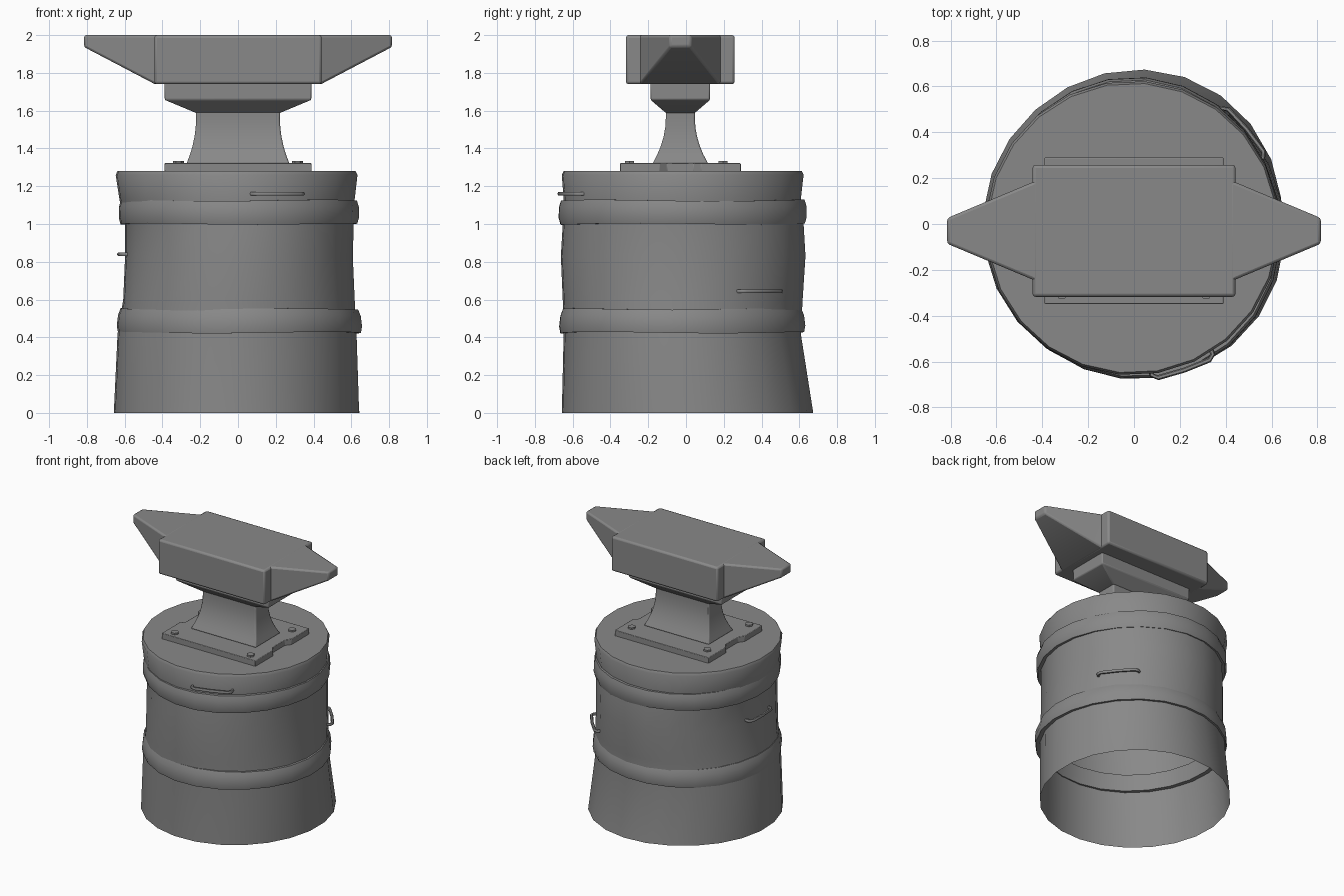
import bpy, bmesh, math
from math import sin, cos, tau, radians
from mathutils import Vector

old = bpy.data.objects.get("Cube")
if old:
    bpy.data.objects.remove(old)

grey = bpy.data.materials.new("iron grey")
grey.use_nodes = True
COLOUR = (0.25, 0.25, 0.25, 1)
grey.diffuse_color = COLOUR
grey.node_tree.nodes["Principled BSDF"].inputs["Base Color"].default_value = COLOUR

SIDES = 24
CY = -0.03  # anvil centre line


def loft(name, rings, caps=(True, True), closed=False, bevel=0, angle=35):
    """Skin a row of equal-length point rings."""
    bm = bmesh.new()
    rows = [[bm.verts.new(p) for p in ring] for ring in rings]
    n = len(rows[0])
    pairs = list(zip(rows, rows[1:]))
    if closed:
        pairs.append((rows[-1], rows[0]))
    for a, b in pairs:
        for i in range(n):
            j = (i + 1) % n
            bm.faces.new((a[i], a[j], b[j], b[i]))
    if caps[0]:
        bm.faces.new(rows[0][::-1])
    if caps[1]:
        bm.faces.new(rows[-1])
    bmesh.ops.recalc_face_normals(bm, faces=bm.faces)
    mesh = bpy.data.meshes.new(name)
    bm.to_mesh(mesh)
    bm.free()
    mesh.materials.append(grey)
    ob = bpy.data.objects.new(name, mesh)
    bpy.context.collection.objects.link(ob)
    if bevel:
        mod = ob.modifiers.new("Bevel", "BEVEL")
        mod.width, mod.segments, mod.limit_method = bevel, 2, "ANGLE"
    bpy.ops.object.select_all(action="DESELECT")
    ob.select_set(True)
    bpy.context.view_layer.objects.active = ob
    bpy.ops.object.shade_smooth_by_angle(angle=radians(angle))
    return ob


def rect(z, hx, hy, cy=CY):
    return [(sx * hx, cy + sy * hy, z) for sx, sy in ((-1, -1), (1, -1), (1, 1), (-1, 1))]


def oval(z, x0, x1, y0, y1, bump=0, at=55, wave=0):
    """Uneven ring given by its extents, with a bulge toward one bearing."""
    ring = []
    for i in range(SIDES):
        a = radians(10) + tau * i / SIDES
        r = bump * max(0, cos(a - radians(at))) ** 2
        x = (x0 + x1) / 2 + ((x1 - x0) / 2 + r) * cos(a)
        y = (y0 + y1) / 2 + ((y1 - y0) / 2 + r) * sin(a)
        ring.append((x, y, z + wave * sin(3 * a + z * 9)))
    return ring


# Stump: open underneath, flared foot, slightly crooked
loft("stump", [
    oval(0, -0.66, 0.635, -0.66, 0.65, 0.035),
    oval(0.42, -0.64, 0.63, -0.65, 0.61),
    oval(0.6, -0.61, 0.62, -0.655, 0.62),
    oval(0.83, -0.6, 0.61, -0.665, 0.635),
    oval(1.0, -0.6, 0.615, -0.655, 0.625),
    oval(1.13, -0.63, 0.62, -0.65, 0.61),
    oval(1.26, -0.65, 0.635, -0.66, 0.625),
    oval(1.28, -0.64, 0.625, -0.65, 0.615)], caps=(False, True))


# Iron hoops round the stump
def hoop(name, z, ext, lean):
    x0, x1, y0, y1 = ext
    rings = []
    for dz, d in ((0, -0.03), (0, 0), (0.035, 0.008), (0.09, 0.004), (0.125, -0.008), (0.125, -0.03)):
        d += lean * (dz - 0.06)
        rings.append(oval(z + dz, x0 - d, x1 + d, y0 - d, y1 + d, 0.02, -35, 0.004))
    loft(name, rings, caps=(False, False), closed=True)


hoop("lower_hoop", 0.425, (-0.635, 0.635, -0.66, 0.625), -0.05)
hoop("upper_hoop", 1.0, (-0.627, 0.622, -0.665, 0.635), 0.05)


# Staples: bent rods hammered into the wood
def staple(name, bearing, radius, z, half):
    path = [(-half, -0.07), (-half, -0.012), (-half * 0.85, 0.006), (0, 0.012),
            (half * 0.85, 0.006), (half, -0.012), (half, -0.07)]
    a = radians(bearing)
    out, side, up = Vector((cos(a), sin(a), 0)), Vector((-sin(a), cos(a), 0)), Vector((0, 0, 1))
    pts = [out * (radius + d) + side * s + up * z for s, d in path]
    rings = []
    for i, p in enumerate(pts):
        t = (pts[min(i + 1, len(pts) - 1)] - pts[max(i - 1, 0)]).normalized()
        n = up.cross(t)
        rings.append([p + 0.011 * (n * cos(k * tau / 6) + up * sin(k * tau / 6)) for k in range(6)])
    loft(name, rings, angle=60)


staple("front_staple", -71, 0.662, 1.16, 0.14)
staple("right_staple", 40, 0.63, 0.645, 0.14)
staple("left_staple", 181, 0.618, 0.84, 0.13)

# Base plate with a notch in each short side
right_edge = [(0.39, -0.32), (0.39, -0.11), (0.36, -0.07), (0.36, 0.07), (0.39, 0.11), (0.39, 0.32)]
outline = right_edge + [(-x, -y) for x, y in right_edge]
loft("base_plate", [[(x, y + CY, z) for x, y in outline] for z in (1.275, 1.322)], bevel=0.004)

# Hexagonal bolts
for i, (x, y) in enumerate([(sx * 0.315, y) for sx in (-1, 1) for y in (-0.3, 0.195)]):
    loft("bolt_%d" % (i + 1), [[(x + 0.028 * cos(k * tau / 6), y + 0.028 * sin(k * tau / 6), z)
                               for k in range(6)] for z in (1.315, 1.334)])

# Waist: flares in a curve down to the plate
waist = [rect(1.32 + 0.24 * t, 0.222 + 0.05 * (1 - t) ** 2, 0.077 + 0.07 * (1 - t) ** 2)
         for t in (0, 0.2, 0.4, 0.6, 0.8, 1)]
loft("waist", waist + [rect(1.6, 0.222, 0.077)], bevel=0.008)

# Shoulder block under the body
loft("shoulder", [rect(1.588, 0.222, 0.077), rect(1.657, 0.388, 0.157),
                  rect(1.75, 0.388, 0.157)], bevel=0.007)

# Body and the two tapered horns
loft("anvil_body", [rect(1.74, 0.443, 0.288), rect(2.0, 0.443, 0.288)], bevel=0.014)


def horn_ring(x, half, low, high):
    return [(x, CY + y, z) for y, z in ((-half, low), (half, low), (half, high), (-half, high))]


for side, s in (("left", 1), ("right", -1)):
    loft(side + "_horn", [horn_ring(s * 0.42, 0.222, 1.74, 2.0),
                          horn_ring(s * 0.443, 0.212, 1.742, 2.0),
                          horn_ring(s * 0.815, 0.056, 1.937, 2.0)], bevel=0.012)
